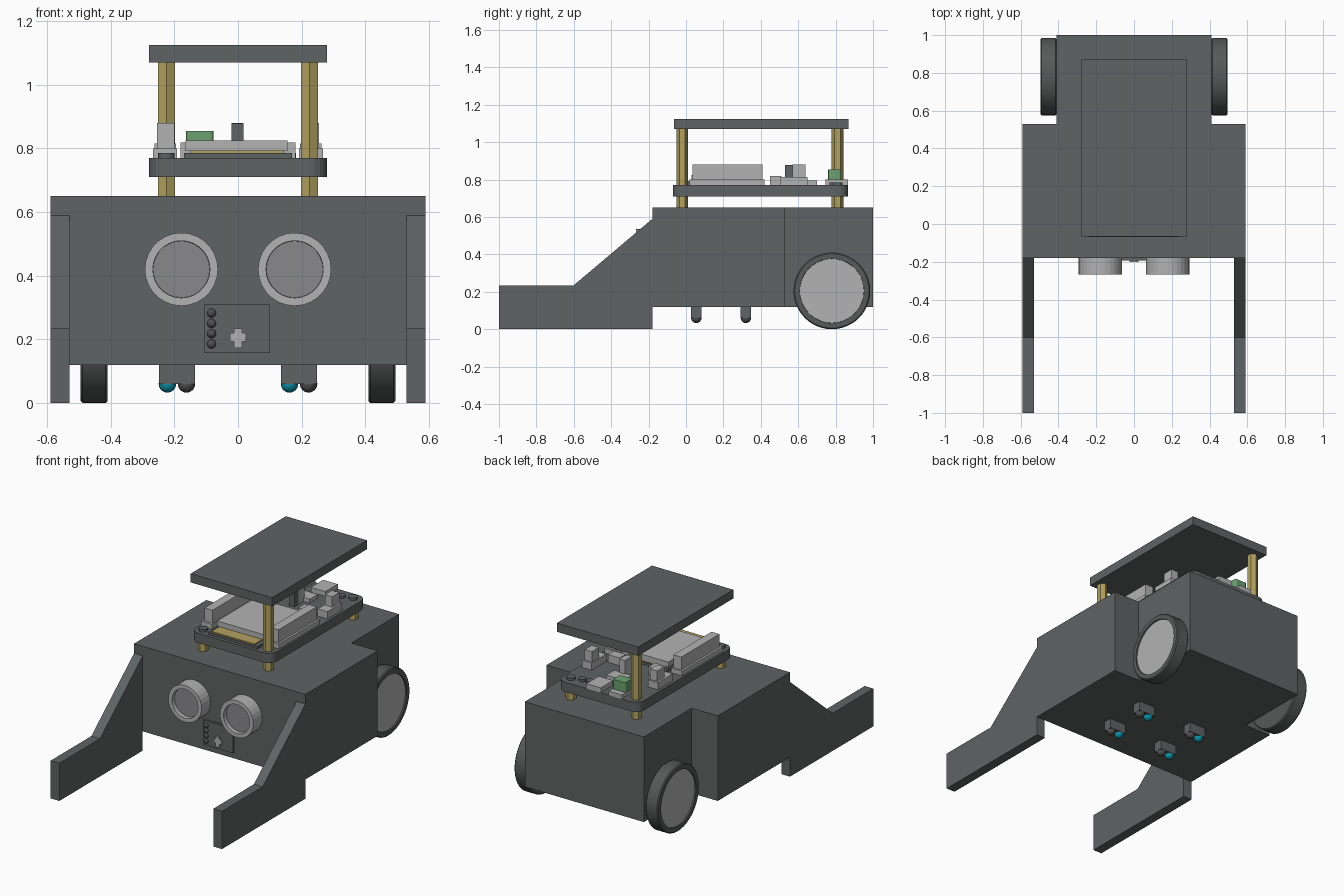
import bpy, bmesh, math
from mathutils import Matrix, Vector

if "Cube" in bpy.data.objects:
    bpy.data.objects.remove(bpy.data.objects["Cube"], do_unlink=True)


def material(name, r, g, b):
    m = bpy.data.materials.new(name)
    m.use_nodes = True
    m.diffuse_color = (r, g, b, 1)
    m.node_tree.nodes["Principled BSDF"].inputs["Base Color"].default_value = (r, g, b, 1)
    return m


DARK = material("charcoal", 0.115, 0.125, 0.126)
RUBBER = material("rubber", 0.095, 0.1, 0.1)
LIGHT = material("light grey", 0.45, 0.45, 0.45)
LENS = material("lens grey", 0.25, 0.25, 0.265)
GOLD = material("brass", 0.45, 0.36, 0.12)
GREEN = material("green", 0.15, 0.35, 0.16)
TEAL = material("teal", 0.005, 0.29, 0.4)
BULB = material("dark bulb", 0.08, 0.08, 0.085)


def finish(name, bm, mats, smooth=False):
    bmesh.ops.recalc_face_normals(bm, faces=bm.faces)
    me = bpy.data.meshes.new(name)
    bm.to_mesh(me)
    bm.free()
    for m in mats:
        me.materials.append(m)
    ob = bpy.data.objects.new(name, me)
    bpy.context.collection.objects.link(ob)
    if smooth:
        bpy.ops.object.select_all(action='DESELECT')
        ob.select_set(True)
        bpy.context.view_layer.objects.active = ob
        bpy.ops.object.shade_smooth_by_angle(angle=math.radians(35))
    return ob


def box(name, x, y, z, mat, corner=0):
    """Box from (low, high) pairs; corner rounds the upright edges."""
    bm = bmesh.new()
    bmesh.ops.create_cube(bm, size=1)
    for v in bm.verts:
        v.co = [lo + (hi - lo) * (c + 0.5) for c, (lo, hi) in zip(v.co, (x, y, z))]
    if corner:
        upright = [e for e in bm.edges if abs(e.verts[0].co.z - e.verts[1].co.z) > 0.001]
        bmesh.ops.bevel(bm, geom=upright, offset=corner, segments=5, profile=0.5, affect='EDGES')
    return finish(name, bm, [mat])


def prism(name, pts, direction, mat):
    """Closed outline of 3D points swept along a direction."""
    bm = bmesh.new()
    face = bm.faces.new([bm.verts.new(p) for p in pts])
    out = bmesh.ops.extrude_face_region(bm, geom=[face])["geom"]
    bmesh.ops.translate(bm, vec=direction, verts=[g for g in out if isinstance(g, bmesh.types.BMVert)])
    return finish(name, bm, [mat])


def cup(name, centre, axis, radius, inner, depth, recess, segs, mats, bevel=0, smooth=False):
    """Drum whose far end has a rim around a recessed disc."""
    bm = bmesh.new()
    bmesh.ops.create_cone(bm, cap_ends=True, segments=segs, radius1=radius, radius2=radius, depth=depth)
    if bevel:
        rims = [e for e in bm.edges if abs(e.verts[0].co.z - e.verts[1].co.z) < 1e-5]
        bmesh.ops.bevel(bm, geom=rims, offset=bevel, segments=1, affect='EDGES')
    cap = max(bm.faces, key=lambda f: f.calc_center_median().z)
    bmesh.ops.inset_region(bm, faces=[cap], thickness=radius - bevel - inner, depth=0)
    bmesh.ops.inset_region(bm, faces=[cap], thickness=0.001, depth=-recess)
    cap.material_index = 1
    rot = Vector(axis).to_track_quat('Z', 'Y').to_matrix().to_4x4()
    bmesh.ops.transform(bm, matrix=Matrix.Translation(centre) @ rot, verts=bm.verts)
    return finish(name, bm, mats, smooth)


def post(name, x, y, z0, z1, radius, segs, mat):
    bm = bmesh.new()
    bmesh.ops.create_cone(bm, cap_ends=True, segments=segs, radius1=radius, radius2=radius, depth=z1 - z0,
                          matrix=Matrix.Translation((x, y, (z0 + z1) / 2)))
    return finish(name, bm, [mat])


def ball(name, centre, radius, mat):
    bm = bmesh.new()
    bmesh.ops.create_uvsphere(bm, u_segments=20, v_segments=12, radius=radius,
                              matrix=Matrix.Translation(centre))
    return finish(name, bm, [mat], True)


# Chassis: wide front, narrower rear between the wheels
half = [(0.59, -0.18), (0.59, 0.53), (0.41, 0.53), (0.41, 1.0)]
outline = half + [(-x, y) for x, y in reversed(half)]
prism("chassis", [(x, y, 0.12) for x, y in outline], (0, 0, 0.53), DARK)

# Front arms and drive wheels
arm = [(-1, 0), (-0.18, 0), (-0.18, 0.59), (-0.6, 0.235), (-1, 0.235)]
for side, s in (("left", 1), ("right", -1)):
    prism(side + "_arm", [(s * 0.53, y, z) for y, z in arm], (s * 0.06, 0, 0), DARK)
    cup(side + "_wheel", (s * 0.4525, 0.78, 0.205), (s, 0, 0), 0.205, 0.172, 0.085, 0.008, 48,
        [RUBBER, LIGHT], 0.006, True)

    # Round distance sensors
    cup(side + "_distance_sensor", (s * 0.178, -0.222, 0.42), (0, -1, 0), 0.115, 0.09, 0.092, 0.025, 28,
        [LIGHT, LENS])

    # Floor sensors: a holder with two bulbs
    for row, y in (("front", 0.055), ("rear", 0.32)):
        label = f"{side}_{row}_floor_"
        cx = s * 0.192
        box(label + "holder", (cx - 0.057, cx + 0.057), (y - 0.028, y + 0.028), (0.06, 0.13), DARK)
        ball(label + "emitter", (cx - 0.03, y, 0.06), 0.0275, TEAL)
        ball(label + "receiver", (cx + 0.03, y, 0.06), 0.0275, BULB)

# Small receiver board on the front
box("receiver_board", (-0.105, 0.1), (-0.192, -0.18), (0.157, 0.31), DARK)
for i in range(4):
    ball(f"receiver_pin_{i + 1}", (-0.083, -0.194, 0.185 + i * 0.0325), 0.014, BULB)
box("receiver_eye", (-0.025, 0.025), (-0.2, -0.19), (0.193, 0.22), LIGHT)
box("receiver_eye_upright", (-0.013, 0.013), (-0.202, -0.19), (0.172, 0.234), LIGHT)

# Brass standoffs; two diagonal ones carry the roof
for x in (-0.225, 0.225):
    for y in (-0.02, 0.81):
        tall = (x > 0) == (y < 0)
        post("tall_standoff" if tall else "short_standoff", x, y, 0.65, 1.07 if tall else 0.715, 0.031, 6, GOLD)
        if not tall:
            post("standoff_screw", x, y, 0.77, 0.785, 0.026, 12, DARK)

# Circuit board and roof plate
box("circuit_board", (-0.28, 0.28), (-0.07, 0.867), (0.71, 0.77), DARK, 0.055)
box("roof_plate", (-0.28, 0.28), (-0.065, 0.87), (1.07, 1.125), DARK)

# Central module with its pin strip
box("module_base", (-0.17, 0.17), (-0.05, 0.42), (0.77, 0.785), DARK)
box("module_pin_strip", (-0.15, 0.145), (-0.045, 0.41), (0.785, 0.793), GOLD)
box("module", (-0.165, 0.155), (0.03, 0.41), (0.792, 0.825), LIGHT)

# Sockets along both edges of the board
for side, s in (("left", 1), ("right", -1)):
    def edge(a, b):
        return tuple(sorted((s * a, s * b)))
    box(side + "_socket", edge(0.2, 0.255), (0.035, 0.41), (0.77, 0.88), LIGHT)
    box(side + "_socket_foot", edge(0.192, 0.268), (0.02, 0.42), (0.77, 0.8), LIGHT)
    box(side + "_terminal", edge(0.2, 0.25), (0.57, 0.64), (0.77, 0.88), LIGHT)
    box(side + "_terminal_foot", edge(0.195, 0.262), (0.505, 0.65), (0.77, 0.815), LIGHT)
    box(side + "_chip", edge(0.1, 0.18), (0.45, 0.51), (0.77, 0.818), LIGHT)

# Small parts at the rear of the board
box("centre_peg", (-0.02, 0.018), (0.57, 0.63), (0.77, 0.88), LIGHT)
box("centre_peg_block", (-0.02, 0.018), (0.53, 0.57), (0.77, 0.878), DARK)
box("rear_chip", (-0.06, 0.06), (0.62, 0.7), (0.77, 0.795), LIGHT)
box("rear_port", (-0.02, 0.08), (0.745, 0.867), (0.77, 0.8), LIGHT)
box("green_connector_base", (-0.165, -0.075), (0.745, 0.867), (0.77, 0.795), LIGHT)
box("green_connector", (-0.163, -0.077), (0.76, 0.83), (0.79, 0.855), GREEN, 0.012)
for x in (0.11, 0.16):
    post("capacitor", x, 0.79, 0.77, 0.785, 0.022, 16, DARK)
